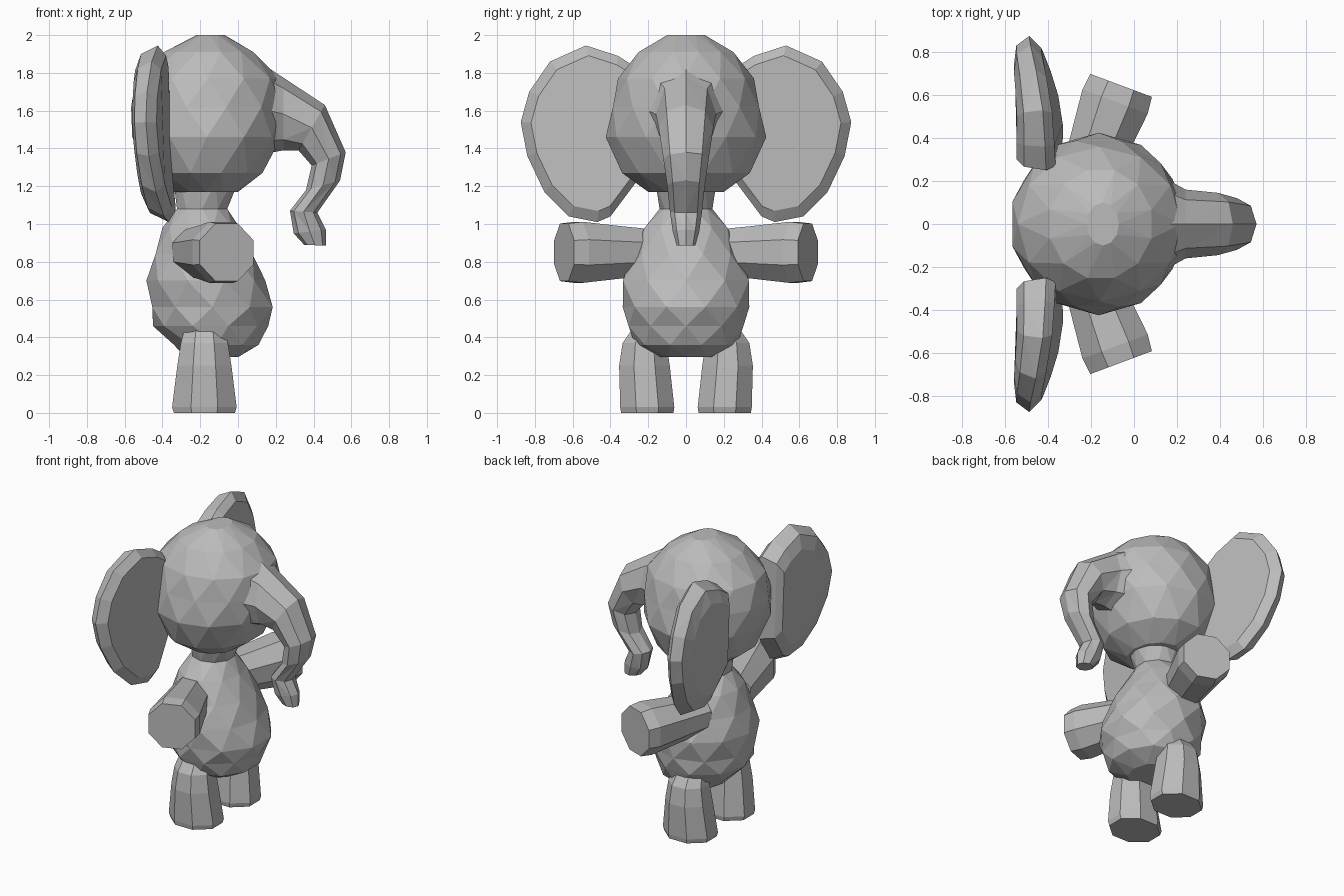
import bpy, bmesh, math
from mathutils import Vector

cube = bpy.data.objects.get("Cube")
if cube:
    bpy.data.objects.remove(cube, do_unlink=True)

grey = bpy.data.materials.new("elephant grey")
grey.use_nodes = True
colour = (0.5, 0.5, 0.5, 1)
grey.diffuse_color = colour
grey.node_tree.nodes["Principled BSDF"].inputs["Base Color"].default_value = colour


def ring(centre, u, v, sides, turn=0.0):
    """Points of an ellipse with half axes u and v."""
    angles = [math.tau * (i + turn) / sides for i in range(sides)]
    return [Vector(centre) + Vector(u) * math.cos(a) + Vector(v) * math.sin(a) for a in angles]


def skin(name, rings, faceted=True):
    """Closed surface through rings of equal point count; faceted makes triangles."""
    bm = bmesh.new()
    loops = [[bm.verts.new(p) for p in r] for r in rings]
    n = len(loops[0])
    for k, (a, b) in enumerate(zip(loops, loops[1:])):
        for i in range(n):
            j = (i + 1) % n
            if not faceted:
                bm.faces.new((a[i], a[j], b[j], b[i]))
            elif k % 2 == 0:
                bm.faces.new((a[i], a[j], b[i]))
                bm.faces.new((a[j], b[j], b[i]))
            else:
                bm.faces.new((a[i], b[j], b[i]))
                bm.faces.new((a[i], a[j], b[j]))
    bm.faces.new(loops[0])
    bm.faces.new(loops[-1])
    bmesh.ops.recalc_face_normals(bm, faces=bm.faces)
    mesh = bpy.data.meshes.new(name)
    bm.to_mesh(mesh)
    bm.free()
    mesh.materials.append(grey)
    obj = bpy.data.objects.new(name, mesh)
    bpy.context.collection.objects.link(obj)
    return obj


def stack(name, levels, sides):
    """Rounded form from levels of (z, back x, front x, half width)."""
    rings = []
    for k, (z, back, front, half) in enumerate(levels):
        rings.append(ring(((back + front) / 2, 0, z), ((front - back) / 2, 0, 0),
                          (0, half, 0), sides, 0.5 * (k % 2)))
    return skin(name, rings)


# Body with neck
stack("body", [
    (0.295, -0.28, 0.00, 0.16), (0.36, -0.35, 0.12, 0.27), (0.46, -0.45, 0.16, 0.32),
    (0.56, -0.47, 0.20, 0.335), (0.70, -0.485, 0.145, 0.35), (0.84, -0.45, 0.09, 0.29),
    (0.98, -0.40, 0.01, 0.23), (1.08, -0.33, -0.05, 0.14), (1.22, -0.34, 0.00, 0.17)], 10)

# Head
stack("head", [
    (1.17, -0.34, 0.00, 0.20), (1.27, -0.48, 0.14, 0.35), (1.46, -0.56, 0.23, 0.425),
    (1.62, -0.58, 0.245, 0.40), (1.77, -0.54, 0.22, 0.36), (1.91, -0.40, 0.09, 0.26),
    (2.00, -0.22, -0.07, 0.10)], 12)

# Trunk: upper edge, lower edge (x, z) and half width
trunk = [
    ((0.08, 1.88), (0.08, 1.36), 0.25), ((0.24, 1.775), (0.24, 1.39), 0.16),
    ((0.46, 1.63), (0.32, 1.39), 0.145), ((0.57, 1.38), (0.39, 1.31), 0.12),
    ((0.54, 1.23), (0.36, 1.18), 0.10), ((0.42, 1.06), (0.275, 1.07), 0.085),
    ((0.465, 0.97), (0.295, 0.95), 0.07), ((0.465, 0.885), (0.35, 0.89), 0.05)]
rings = []
for (ux, uz), (lx, lz), half in trunk:
    rings.append(ring(((ux + lx) / 2, 0, (uz + lz) / 2),
                      ((ux - lx) / 2, 0, (uz - lz) / 2), (0, half, 0), 8))
skin("trunk", rings)

# Ear outline (y, z) on the left side
ear = [(0.25, 1.82), (0.36, 1.89), (0.53, 1.945), (0.72, 1.86), (0.83, 1.70), (0.875, 1.54),
       (0.84, 1.36), (0.75, 1.17), (0.62, 1.04), (0.47, 1.01), (0.40, 1.04), (0.25, 1.24)]


def ear_ring(side, scale, x, slant):
    """Ear outline scaled towards its inner edge, slanting backwards outwards."""
    points = []
    for y, z in ear:
        y, z = 0.42 + (y - 0.42) * scale, 1.5 + (z - 1.5) * scale
        points.append(Vector((x - slant * (y - 0.25) + 0.22 * (z - 1.6) ** 2, side * y, z)))
    return points


for label, side in (("left", 1), ("right", -1)):
    skin(label + "_ear", [ear_ring(side, 0.7, -0.55, 0.02), ear_ring(side, 0.9, -0.52, 0.05),
                          ear_ring(side, 1, -0.42, 0.11), ear_ring(side, 0.88, -0.37, 0.11)])

    # Arm widening to a flat end, pointing outwards and slightly forwards
    axis = Vector((0.35, 0.94 * side, 0))
    across = Vector((0.94, -0.35 * side, 0))
    end = Vector((-0.06, 0.645 * side, 0.85))
    arm = [(-0.50, 0.13), (-0.30, 0.15), (-0.08, 0.175), (0, 0.165)]
    skin(label + "_arm", [ring(end + axis * d, across * r, (0, 0, r), 8, 0.5)
                          for d, r in arm], False)

    # Leg with a flat foot
    leg = [(0.0, 0.175, 0.15, 0.205), (0.03, 0.185, 0.155, 0.205),
           (0.25, 0.155, 0.145, 0.22), (0.37, 0.135, 0.125, 0.22), (0.46, 0.11, 0.09, 0.19)]
    skin(label + "_leg", [ring((-0.178, y * side, z), (rx, 0, 0), (0, ry, 0), 8, 0.5)
                          for z, rx, ry, y in leg], False)
